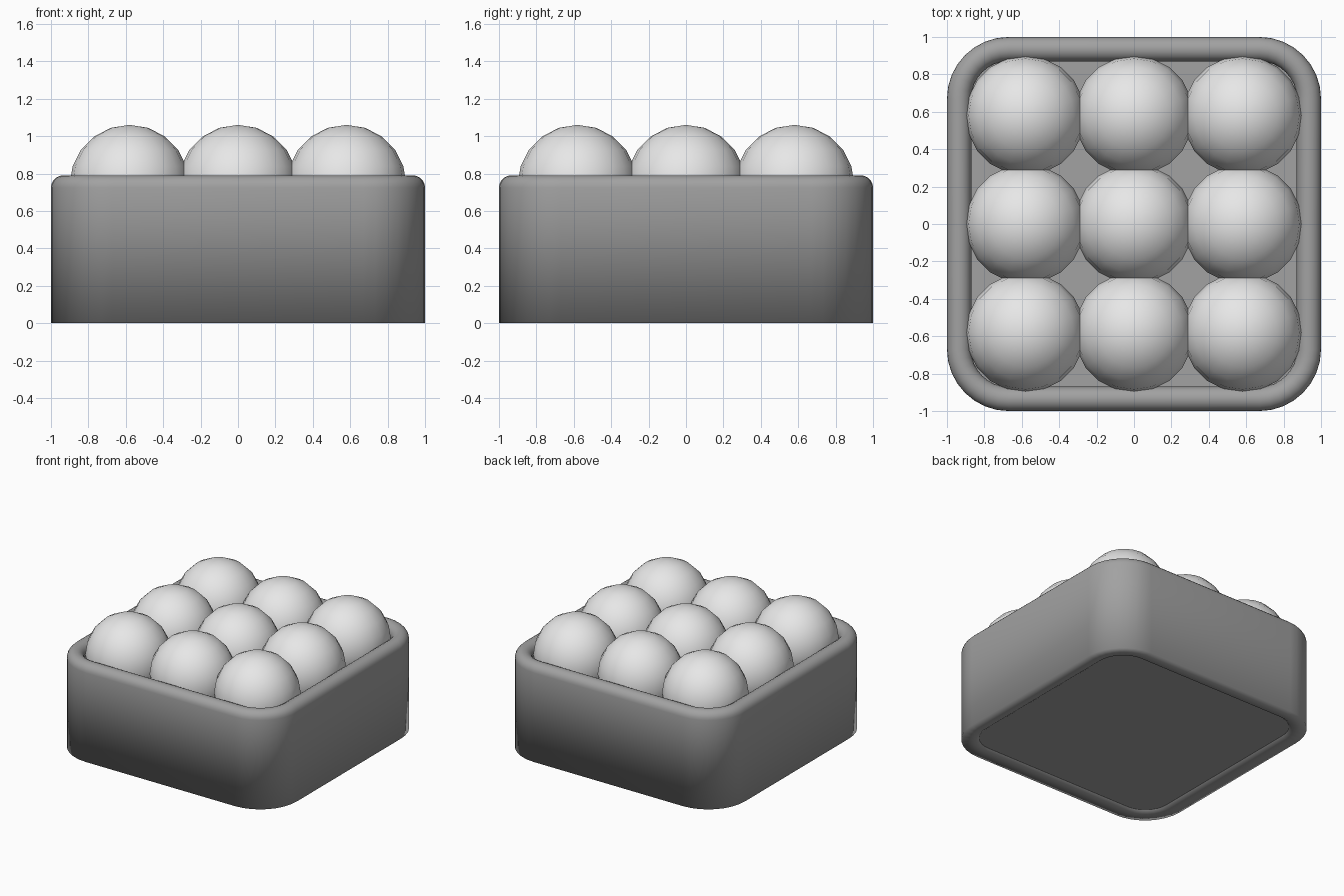
import bpy
import bmesh
from math import sin, cos, pi, radians

if "Cube" in bpy.data.objects:
    bpy.data.objects.remove(bpy.data.objects["Cube"], do_unlink=True)

CORNER = 0.33      # outer corner radius of the tray
HEIGHT = 0.79
WALL = 0.13        # wall thickness, with a fully rounded rim
FLOOR = 0.42
RECESS = 0.015     # depth of the panel under the tray


def make_material(name, grey):
    mat = bpy.data.materials.new(name)
    mat.use_nodes = True
    colour = (grey, grey, grey, 1)
    mat.diffuse_color = colour
    mat.node_tree.nodes["Principled BSDF"].inputs["Base Color"].default_value = colour
    return mat


def rounded_ring(bm, inset, z, steps=8):
    """Rounded square of vertices, inset from the outer wall."""
    ring = []
    centre = 1 - CORNER
    for k, (sx, sy) in enumerate(((1, 1), (-1, 1), (-1, -1), (1, -1))):
        for i in range(steps + 1):
            a = (k + i / steps) * pi / 2
            r = CORNER - inset
            ring.append(bm.verts.new((sx * centre + r * cos(a),
                                      sy * centre + r * sin(a), z)))
    return ring


def finish(bm, name, mat, smooth):
    mesh = bpy.data.meshes.new(name)
    for f in bm.faces:
        f.smooth = smooth
    bm.to_mesh(mesh)
    bm.free()
    mesh.materials.append(mat)
    obj = bpy.data.objects.new(name, mesh)
    bpy.context.collection.objects.link(obj)
    return obj


def plate(name, z, mat, face_up):
    bm = bmesh.new()
    ring = rounded_ring(bm, WALL, z)
    bm.faces.new(ring if face_up else ring[::-1])
    return finish(bm, name, mat, False)


tray_mat = make_material("dark grey", 0.36)
ball_mat = make_material("light grey", 0.8)

# Tray wall: a section of (inset, height) swept round a rounded square
half = WALL / 2
section = [(WALL, RECESS), (WALL - 0.02, 0), (0, 0)]
section += [(half - half * cos(i * pi / 10), HEIGHT - half + half * sin(i * pi / 10))
            for i in range(11)]
section.append((WALL, FLOOR))

bm = bmesh.new()
rings = [rounded_ring(bm, d, z) for d, z in section]
for low, high in zip(rings, rings[1:]):
    n = len(low)
    for i in range(n):
        j = (i + 1) % n
        bm.faces.new((low[i], low[j], high[j], high[i]))
finish(bm, "tray_wall", tray_mat, True)

# Flat floor inside and panel underneath
plate("tray_floor", FLOOR, tray_mat, True)
plate("base_panel", RECESS, tray_mat, False)

# Three by three balls
for row in (-1, 0, 1):
    for col in (-1, 0, 1):
        bpy.ops.mesh.primitive_uv_sphere_add(
            segments=20, ring_count=10, radius=0.32,
            location=(0.58 * col, 0.58 * row, 0.74))
        ball = bpy.context.object
        ball.name = f"ball_{row + 2}_{col + 2}"
        ball.data.materials.append(ball_mat)
        bpy.ops.object.shade_smooth_by_angle(angle=radians(40))
